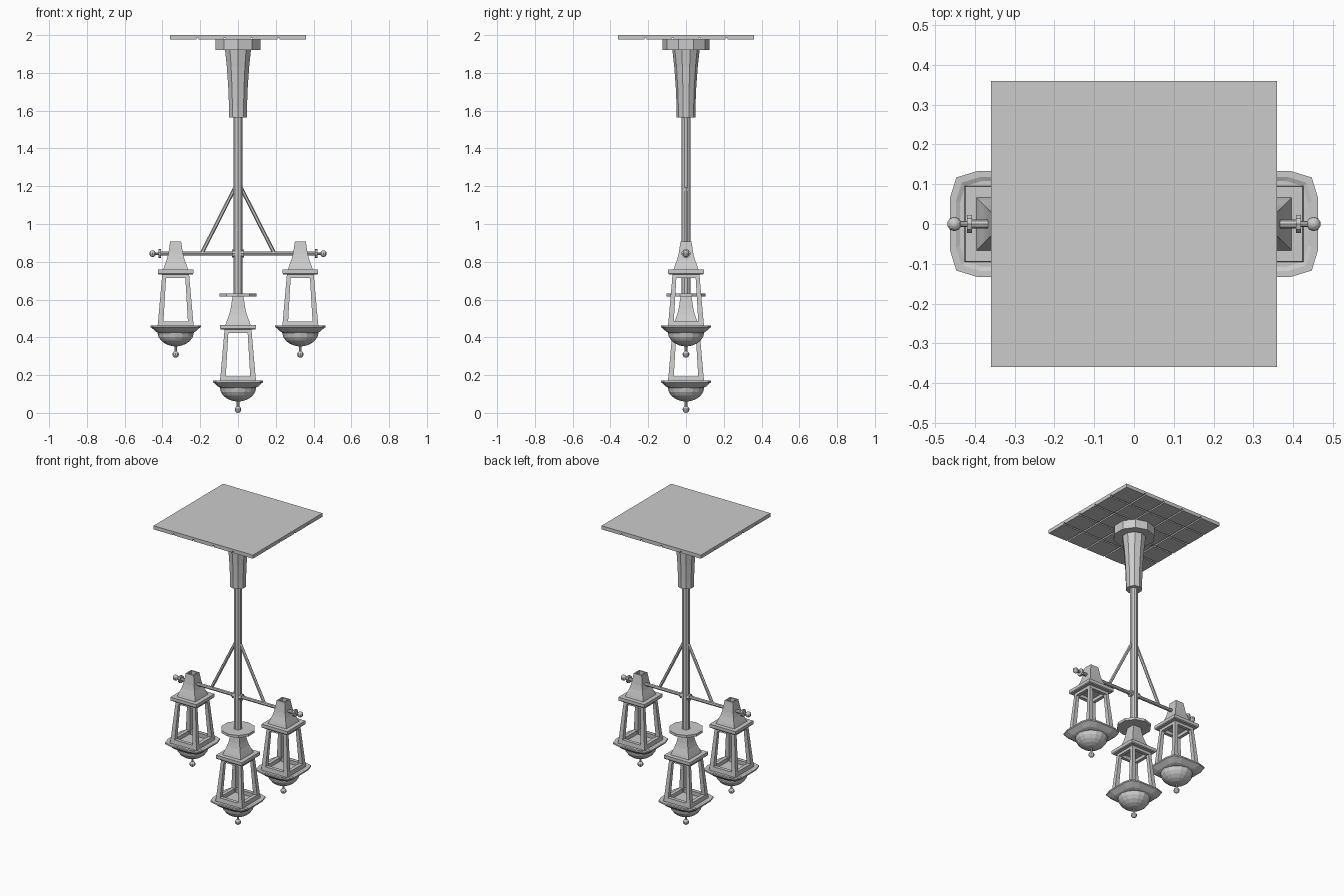
import bpy, math
from mathutils import Vector, Matrix

if "Cube" in bpy.data.objects:
    bpy.data.objects.remove(bpy.data.objects["Cube"])


def add_mesh(name, verts, faces, mat=None):
    me = bpy.data.meshes.new(name)
    me.from_pydata([tuple(mat @ Vector(v)) if mat else tuple(v) for v in verts], [], faces)
    me.update()
    ob = bpy.data.objects.new(name, me)
    bpy.context.collection.objects.link(ob)
    return ob


def ngon(n):
    # first corner on the y axis
    return [(-math.sin(2 * math.pi * i / n), math.cos(2 * math.pi * i / n)) for i in range(n)]


SQUARE = [(1, 1), (-1, 1), (-1, -1), (1, -1)]
ROUNDED = [(1, .49), (.88, .88), (.49, 1), (-.49, 1), (-.88, .88), (-1, .49),
           (-1, -.49), (-.88, -.88), (-.49, -1), (.49, -1), (.88, -.88), (1, -.49)]


def loft(name, outline, profile, mat=None, ring=False):
    """Stack scaled copies of an outline, profile = [(scale, z)] from bottom to top."""
    n, m = len(outline), len(profile)
    verts = [(x * s, y * s, z) for s, z in profile for x, y in outline]
    faces = []
    for j in range(m if ring else m - 1):
        k = (j + 1) % m
        for i in range(n):
            i2 = (i + 1) % n
            faces.append((j * n + i, j * n + i2, k * n + i2, k * n + i))
    if not ring:
        faces.append(tuple(range(n))[::-1])
        faces.append(tuple((m - 1) * n + i for i in range(n)))
    return add_mesh(name, verts, faces, mat)


def rod(name, a, b, r, n=8):
    a, b = Vector(a), Vector(b)
    d = b - a
    mat = Matrix.Translation(a) @ d.to_track_quat('Z', 'Y').to_matrix().to_4x4()
    return loft(name, ngon(n), [(r, 0), (r, d.length)], mat)


def ball(name, c, r):
    bpy.ops.mesh.primitive_uv_sphere_add(segments=10, ring_count=8, radius=r, location=c)
    bpy.context.object.name = name


def box(name, x0, x1, y0, y1, z0, z1):
    mat = Matrix.Translation(((x0 + x1) / 2, (y0 + y1) / 2, 0)) @ Matrix.Diagonal(
        ((x1 - x0) / 2, (y1 - y0) / 2, 1, 1))
    return loft(name, SQUARE, [(1, z0), (1, z1)], mat)


# ceiling panel with tiled underside
box("ceiling_panel", -.36, .36, -.36, .36, 1.986, 2)
edges = [-.36, -.215, -.072, .072, .215, .36]
for i in range(5):
    for j in range(5):
        g = .005
        box(f"ceiling_tile_{i}_{j}",
            edges[i] + (g if i else 0), edges[i + 1] - (g if i < 4 else 0),
            edges[j] + (g if j else 0), edges[j + 1] - (g if j < 4 else 0), 1.976, 1.986)

# ceiling mount, flared sleeve and hanging pole
loft("ceiling_collar", ngon(10), [(.125, 1.92), (.125, 1.98)])
loft("flared_sleeve", ngon(10), [(.049, 1.565), (.05, 1.62), (.054, 1.72), (.062, 1.83), (.072, 1.92)])
loft("hanging_pole", ngon(10), [(.025, .6), (.025, 1.58)])
loft("pole_disc", ngon(10), [(.103, .616), (.103, .632)])

# cross bar with collars, end knobs and braces
BAR = .843
rod("cross_bar", (-.414, 0, BAR), (.414, 0, BAR), .011)
rod("bar_hub", (-.033, 0, BAR), (.033, 0, BAR), .021)
for s, side in ((-1, "left"), (1, "right")):
    rod(f"{side}_bar_collar", (s * .408, 0, BAR), (s * .42, 0, BAR), .024, 10)
    rod(f"{side}_bar_tip", (s * .41, 0, BAR), (s * .45, 0, BAR), .007)
    ball(f"{side}_bar_knob", (s * .452, 0, BAR), .018)
    rod(f"{side}_brace", (s * .193, 0, BAR), (s * .012, 0, 1.2), .01, 6)


def lantern(tag, x, z):
    at = Matrix.Translation((x, 0, z))
    # roof with open chimney
    loft(f"{tag}_roof", SQUARE, [(.068, .46), (.06, .485), (.047, .52), (.039, .55),
                                 (.029, .615), (.021, .615), (.021, .56)], at)
    loft(f"{tag}_roof_rim", SQUARE, [(.09, .441), (.094, .446), (.094, .466)], at)
    # window frame: two rails and four leaning posts
    loft(f"{tag}_top_rail", SQUARE, [(.052, .422), (.073, .422), (.071, .443), (.05, .443)], at, True)
    loft(f"{tag}_bottom_rail", SQUARE, [(.072, .165), (.096, .165), (.093, .193), (.07, .193)], at, True)
    for sx in (-1, 1):
        for sy in (-1, 1):
            v = []
            for inner, outer, h in ((.066, .095, .17), (.05, .071, .442)):
                v += [(sx * a, sy * b, h) for a, b in
                      ((inner, inner), (outer, inner), (outer, outer), (inner, outer))]
            f = [(3, 2, 1, 0), (4, 5, 6, 7)] + [
                (i, (i + 1) % 4, (i + 1) % 4 + 4, i + 4) for i in range(4)]
            if sx * sy < 0:
                f = [q[::-1] for q in f]
            add_mesh(f"{tag}_post", v, f, at)
    # tray, bowl and finial
    loft(f"{tag}_tray", ROUNDED, [(.09, .132), (.104, .138), (.128, .159), (.133, .162),
                                  (.133, .171), (.118, .171), (.108, .166)], at)
    bowl = [(.098 * math.sin(math.radians(a)), .14 - .08 * math.cos(math.radians(a)))
            for a in (5, 20, 36, 52, 68, 90)]
    loft(f"{tag}_bowl", ngon(16), bowl, at)
    rod(f"{tag}_finial_stem", (x, 0, z + .025), (x, 0, z + .066), .007)
    ball(f"{tag}_finial_ball", (x, 0, z + .018), .018)


lantern("centre_lantern", 0, 0)
lantern("left_lantern", -.33, .292)
lantern("right_lantern", .33, .292)
